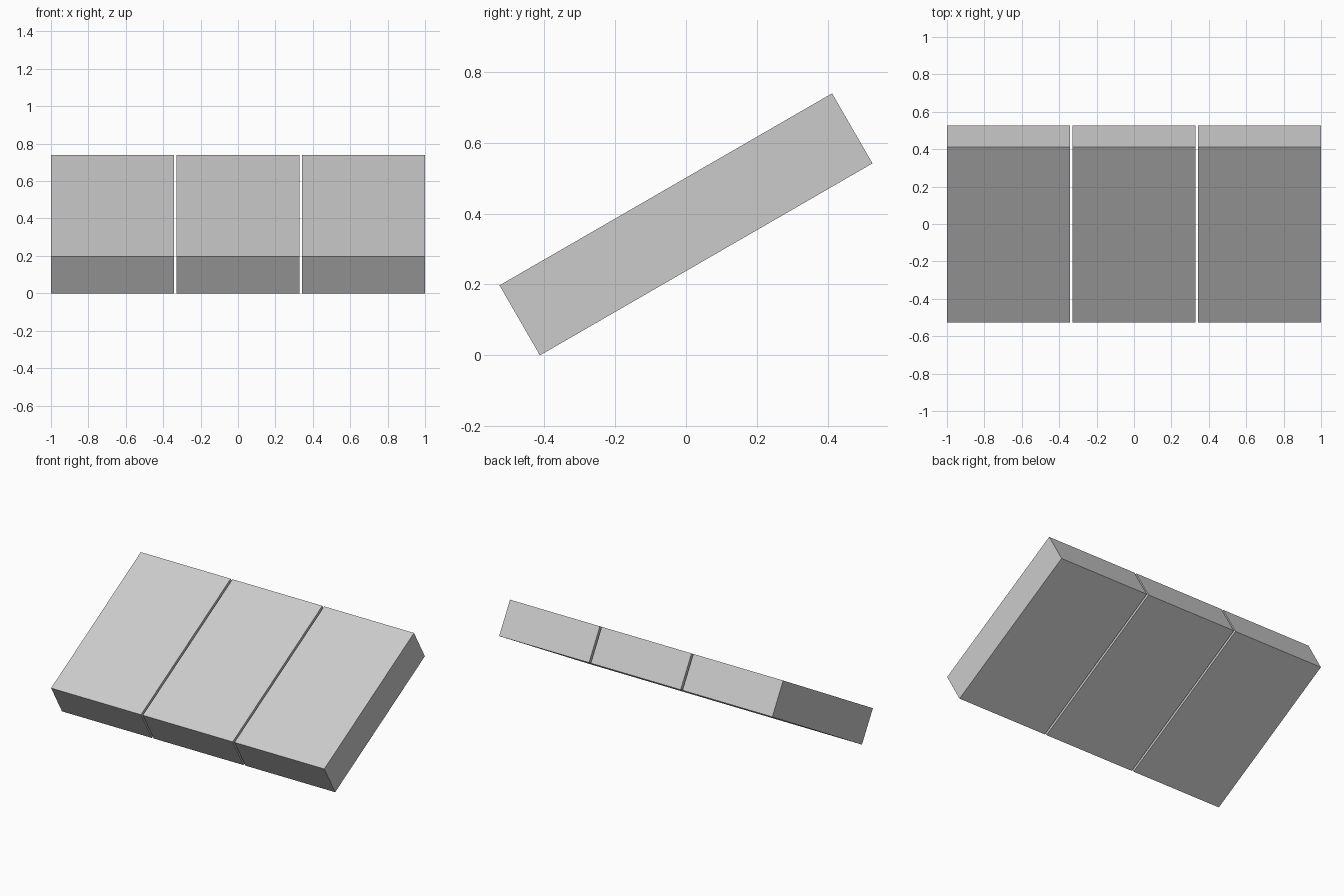
import bpy
import math

cube = bpy.data.objects.get("Cube")
if cube:
    bpy.data.objects.remove(cube, do_unlink=True)

TILT = math.radians(30)
LENGTH, THICKNESS, GAP = 1.083, 0.228, 0.0133
WIDTH = (2 - 2 * GAP) / 3
HEIGHT = LENGTH * math.sin(TILT) + THICKNESS * math.cos(TILT)

# Plain grey finish
grey = bpy.data.materials.new("light_grey")
grey.use_nodes = True
colour = (0.6, 0.6, 0.6, 1)
grey.diffuse_color = colour
grey.node_tree.nodes["Principled BSDF"].inputs["Base Color"].default_value = colour


def slab(name, x):
    """One tilted slab, rising towards the back."""
    bpy.ops.mesh.primitive_cube_add(size=1, location=(x, 0, HEIGHT / 2),
                                    rotation=(TILT, 0, 0))
    obj = bpy.context.object
    obj.name = name
    obj.scale = (WIDTH, LENGTH, THICKNESS)
    obj.data.materials.append(grey)


# Three slabs side by side with narrow gaps
for i, side in enumerate(("right", "middle", "left")):
    slab(side + "_slab", (i - 1) * (WIDTH + GAP))
